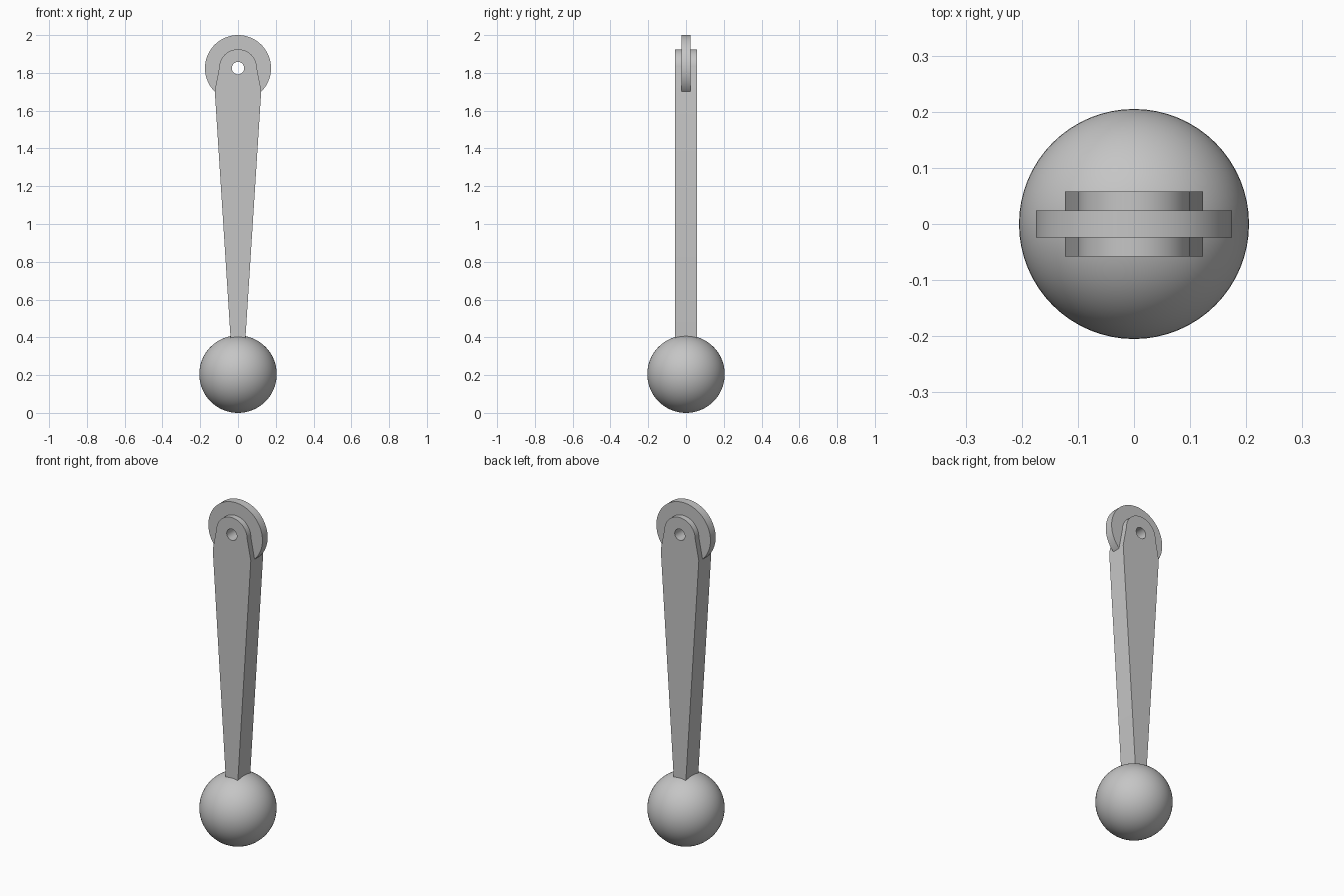
import bpy
import bmesh
from math import cos, sin, pi, radians
from mathutils import Vector

if "Cube" in bpy.data.objects:
    bpy.data.objects.remove(bpy.data.objects["Cube"])

PIVOT_Z = 1.825
HOLE_RADIUS = 0.033

grey = bpy.data.materials.new("light grey")
grey.use_nodes = True
colour = (0.56, 0.56, 0.56, 1)
grey.diffuse_color = colour
grey.node_tree.nodes["Principled BSDF"].inputs["Base Color"].default_value = colour


def arc(radius, start, end, steps):
    """Points on an arc around the pivot, in x and z."""
    angles = [start + (end - start) * i / steps for i in range(steps + 1)]
    return [(radius * cos(a), PIVOT_Z + radius * sin(a)) for a in angles]


def finish(obj):
    obj.data.materials.append(grey)
    bpy.ops.object.select_all(action="DESELECT")
    obj.select_set(True)
    bpy.context.view_layer.objects.active = obj
    bpy.ops.object.shade_smooth_by_angle(angle=radians(30))


def pierced_plate(name, outline, thickness):
    """Outline with the pivot hole, extruded along y."""
    bm = bmesh.new()
    hole = arc(HOLE_RADIUS, 0, 2 * pi, 32)[:-1]
    edges = []
    for loop in (outline, hole):
        verts = [bm.verts.new((x, -thickness / 2, z)) for x, z in loop]
        edges += [bm.edges.new((v, verts[i - 1])) for i, v in enumerate(verts)]
    bmesh.ops.triangle_fill(bm, use_beauty=True, edges=edges, normal=(0, -1, 0))
    result = bmesh.ops.extrude_face_region(bm, geom=bm.faces[:], use_keep_orig=True)
    moved = [v for v in result["geom"] if isinstance(v, bmesh.types.BMVert)]
    bmesh.ops.translate(bm, verts=moved, vec=Vector((0, thickness, 0)))
    bmesh.ops.recalc_face_normals(bm, faces=bm.faces[:])
    mesh = bpy.data.meshes.new(name)
    bm.to_mesh(mesh)
    bm.free()
    obj = bpy.data.objects.new(name, mesh)
    bpy.context.collection.objects.link(obj)
    finish(obj)


# Tapered arm with rounded top, running down into the ball
arm_outline = [(-0.03, 0.25), (0.03, 0.25), (0.123, 1.705)]
arm_outline += arc(0.1, 0, pi, 32) + [(-0.123, 1.705)]
pierced_plate("arm", arm_outline, 0.115)

# Roller disc set through the top of the arm
pierced_plate("roller", arc(0.175, 0, 2 * pi, 72)[:-1], 0.048)

# Ball at the foot
bpy.ops.mesh.primitive_uv_sphere_add(segments=64, ring_count=32, radius=0.205,
                                     location=(0, 0, 0.205))
ball = bpy.context.object
ball.name = "ball"
finish(ball)
